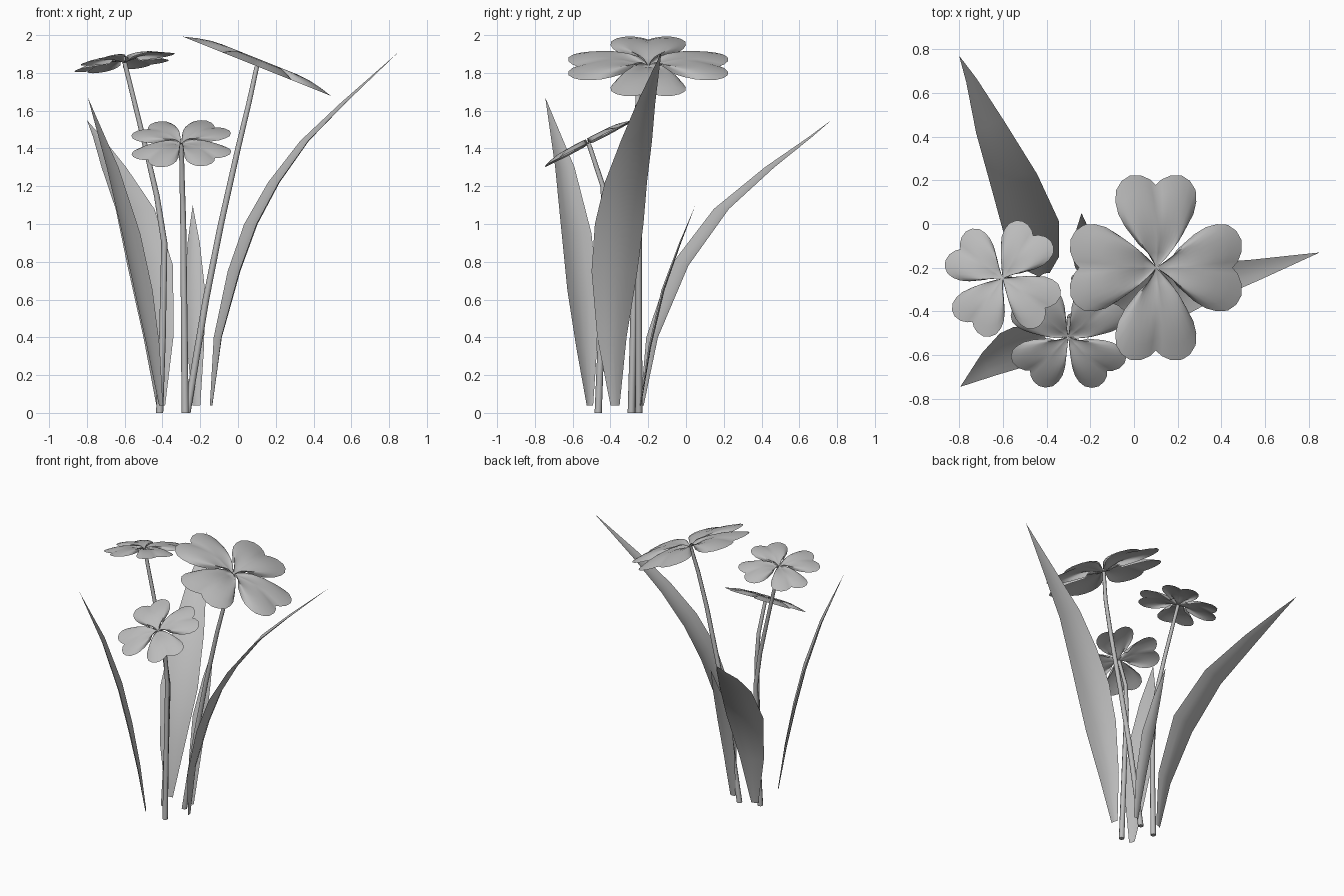
import bpy, bmesh, math
from mathutils import Vector, Matrix

if "Cube" in bpy.data.objects:
    bpy.data.objects.remove(bpy.data.objects["Cube"])

grey = bpy.data.materials.new("plain_grey")
grey.use_nodes = True
grey.diffuse_color = (0.5, 0.5, 0.5, 1)
grey.node_tree.nodes["Principled BSDF"].inputs["Base Color"].default_value = (0.5, 0.5, 0.5, 1)


def finish(name, bm):
    mesh = bpy.data.meshes.new(name)
    bm.to_mesh(mesh)
    bm.free()
    mesh.materials.append(grey)
    obj = bpy.data.objects.new(name, mesh)
    bpy.context.collection.objects.link(obj)
    bpy.ops.object.select_all(action="DESELECT")
    bpy.context.view_layer.objects.active = obj
    obj.select_set(True)
    bpy.ops.object.shade_smooth_by_angle(angle=math.radians(50))
    return obj


def bridge(bm, rows, closed=False):
    """Fill quads between successive rows of vertices."""
    for a, b in zip(rows, rows[1:]):
        n = len(a)
        for i in range(n if closed else n - 1):
            j = (i + 1) % n
            bm.faces.new((a[i], a[j], b[j], b[i]))


def stem(name, path, radius=0.019, sides=8):
    bm = bmesh.new()
    rows = []
    for k, p in enumerate(path):
        r = radius * (1 - 0.35 * k / (len(path) - 1))
        angles = [math.tau * i / sides for i in range(sides)]
        rows.append([bm.verts.new(Vector(p) + Vector((r * math.cos(a), r * math.sin(a), 0)))
                     for a in angles])
    bridge(bm, rows, closed=True)
    bm.faces.new(rows[0][::-1])
    bm.faces.new(rows[-1])
    finish(name, bm)


def leaf(name, stations, cup=0.12):
    """Blade from stations of (x, y, z, width), slightly folded along its spine."""
    bm = bmesh.new()
    start, end = Vector(stations[0][:3]), Vector(stations[-1][:3])
    out = Vector((end.x - start.x, end.y - start.y, 0)).normalized()
    side = Vector((-out.y, out.x, 0))
    rows = []
    for x, y, z, w in stations:
        rows.append([bm.verts.new(Vector((x, y, z)) + side * (w * s / 2) - out * (cup * w * (s * s - 0.5)))
                     for s in (1, 0.5, 0, -0.5, -1)])
    bridge(bm, rows)
    bmesh.ops.remove_doubles(bm, verts=bm.verts, dist=0.0005)
    finish(name, bm)


# Half outline of a heart petal: angle from its axis, reach
HEART = [(0, .86), (4, .92), (10, .975), (17, 1), (23, .98), (29, .92),
         (33.5, .82), (37, .7), (39, .55), (38.5, .3)]


def flower(name, centre, length, turn, normal, rings=6):
    """Four arched heart petals meeting at the centre."""
    bm = bmesh.new()
    outline = [(-a, r) for a, r in HEART[:0:-1]] + HEART
    for q in range(4):
        rows = []
        for k in range(1, rings + 1):
            t = k / rings
            height = 0.09 * math.sin(math.pi * t)
            row = []
            for a, r in outline:
                ang = math.radians(a + turn + 90 * q)
                row.append(bm.verts.new(Vector((r * t * math.cos(ang), r * t * math.sin(ang), height)) * length))
            rows.append(row)
        bridge(bm, rows)
        tip = bm.verts.new((0, 0, 0))
        for a, b in zip(rows[0], rows[0][1:]):
            bm.faces.new((tip, b, a))
    bmesh.ops.recalc_face_normals(bm, faces=bm.faces)
    tilt = Vector((0, 0, 1)).rotation_difference(Vector(normal)).to_matrix().to_4x4()
    bmesh.ops.transform(bm, verts=bm.verts, matrix=Matrix.Translation(centre) @ tilt)
    finish(name, bm)


# Flower heads
flower("large_flower", (0.1, -0.2, 1.835), 0.44, 0, (0.4, 0, 1))
flower("left_flower", (-0.6, -0.25, 1.855), 0.28, 55, (-0.14, 0.155, 1))
flower("front_flower", (-0.3, -0.515, 1.425), 0.29, 45, (-0.03, -0.52, 1))

# Stems
stem("large_flower_stem", [(-.27, -.25, 0), (-.17, -.25, .6), (-.09, -.25, 1),
                           (0, -.245, 1.4), (.06, -.23, 1.65), (.1, -.2, 1.835)])
stem("left_flower_stem", [(-.415, -.29, 0), (-.4, -.28, .4), (-.39, -.27, .9),
                          (-.43, -.265, 1.15), (-.5, -.26, 1.45), (-.6, -.25, 1.855)])
stem("front_flower_stem", [(-.28, -.465, 0), (-.285, -.445, .5), (-.29, -.425, 1),
                           (-.295, -.44, 1.2), (-.3, -.515, 1.425)])

# Leaves
leaf("right_leaf", [(-.14, -.375, .04, .05), (-.1, -.39, .4, .16), (-.01, -.375, .75, .25),
                    (.08, -.35, 1, .265), (.2, -.315, 1.22, .23), (.36, -.26, 1.44, .17),
                    (.56, -.21, 1.64, .1), (.85, -.13, 1.91, 0)])
leaf("front_left_leaf", [(-.41, -.51, .04, .04), (-.455, -.53, .35, .13), (-.51, -.555, .65, .185),
                         (-.575, -.585, .95, .185), (-.67, -.645, 1.3, .12), (-.795, -.745, 1.67, 0)])
leaf("back_left_leaf", [(-.41, -.23, .04, .05), (-.425, -.17, .4, .17), (-.47, -.02, .78, .26),
                        (-.55, .2, 1.08, .22), (-.66, .45, 1.3, .14), (-.745, .66, 1.46, .05),
                        (-.8, .77, 1.55, 0)])
leaf("small_back_leaf", [(-.22, -.24, .04, .04), (-.225, -.19, .35, .09), (-.23, -.12, .65, .11),
                         (-.235, -.03, .9, .065), (-.24, .05, 1.1, 0)])
